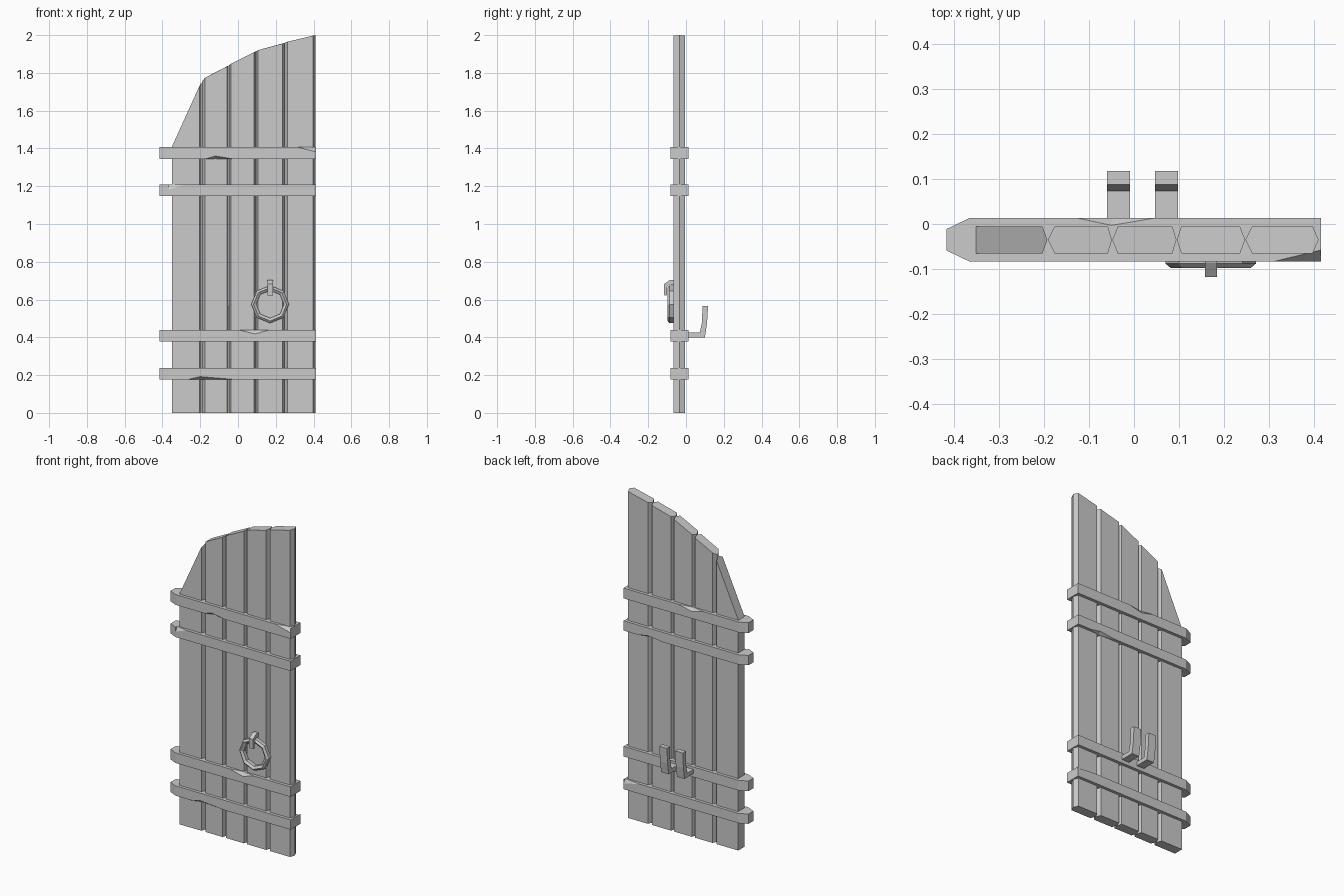
import bpy, bmesh
from math import cos, sin, pi

cube = bpy.data.objects.get("Cube")
if cube:
    bpy.data.objects.remove(cube, do_unlink=True)

GREY = (0.6, 0.6, 0.6, 1)
grey = bpy.data.materials.new("plain grey")
grey.use_nodes = True
grey.diffuse_color = GREY
grey.node_tree.nodes["Principled BSDF"].inputs["Base Color"].default_value = GREY


def loft(name, rings, closed=False):
    """Skin a row of equal-sized rings; cap the ends unless the row is closed."""
    bm = bmesh.new()
    rows = [[bm.verts.new(p) for p in ring] for ring in rings]
    n = len(rows[0])
    pairs = list(zip(rows, rows[1:]))
    if closed:
        pairs.append((rows[-1], rows[0]))
    else:
        bm.faces.new(rows[0])
        bm.faces.new(rows[-1])
    for a, b in pairs:
        for i in range(n):
            j = (i + 1) % n
            bm.faces.new((a[i], a[j], b[j], b[i]))
    bmesh.ops.remove_doubles(bm, verts=bm.verts, dist=0.0002)
    bmesh.ops.recalc_face_normals(bm, faces=bm.faces)
    mesh = bpy.data.meshes.new(name)
    bm.to_mesh(mesh)
    bm.free()
    mesh.materials.append(grey)
    obj = bpy.data.objects.new(name, mesh)
    bpy.context.collection.objects.link(obj)
    return obj


# Planks: bevelled boards under a curved top line
TOP = [(-.35, 1.41), (-.2, 1.74), (-.175, 1.775), (-.055, 1.835), (-.035, 1.85),
       (.087, 1.91), (.105, 1.92), (.237, 1.955), (.262, 1.965), (.41, 2.0)]


def top_height(x):
    for (x0, z0), (x1, z1) in zip(TOP, TOP[1:]):
        if x <= x1:
            return z0 + (z1 - z0) * (x - x0) / (x1 - x0)
    return TOP[-1][1]


FRONT, BACK = -0.065, -0.005
MID = (FRONT + BACK) / 2
# outer left, face left, face right, outer right
boards = [(-.35, -.35, -.203, -.192), (-.191, -.176, -.058, -.049), (-.048, -.036, .085, .094),
          (.095, .105, .235, .246), (.247, .262, .396, .409)]
for k, (a, b, c, d) in enumerate(boards):
    outline = [(a, MID), (b, FRONT), (c, FRONT), (d, MID), (c, BACK), (b, BACK)]
    loft(f"plank_{k + 1}", [[(x, y, 0) for x, y in outline],
                            [(x, y, top_height(x)) for x, y in outline]])

# Cross bars: tapered at one end, with chipped edges
BAR_Y, BAR_HALF = -0.035, 0.048
CORNERS = [(-1, -1), (1, -1), (1, 1), (-1, 1)]


def cross_bar(name, low, high, chips):
    """chips: (corner, start x, deepest x, end x, depth in y, depth in z)"""
    ends = {-.415, -.365, .413}
    for chip in chips:
        ends.update(chip[1:4])
    rings = []
    for x in sorted(ends):
        half = BAR_HALF
        if x < -.365:
            half -= .024 * (-.365 - x) / .05
        ring = []
        for i, (sy, sz) in enumerate(CORNERS):
            dy = dz = 0
            for corner, x0, xm, x1, cy, cz in chips:
                if corner == (sy, sz) and x0 <= x <= x1:
                    t = (x - x0) / (xm - x0) if x <= xm else (x1 - x) / (x1 - xm)
                    dy, dz = cy * t, cz * t
            z = high if sz > 0 else low
            on_side = (x, BAR_Y + sy * half, z - sz * dz)
            on_level = (x, BAR_Y + sy * (half - dy), z)
            ring += [on_side, on_level] if i % 2 == 0 else [on_level, on_side]
        rings.append(ring)
    loft(name, rings)


FRONT_LOW, BACK_LOW, BACK_HIGH, FRONT_HIGH = CORNERS
cross_bar("top_bar", 1.345, 1.408, [
    (FRONT_LOW, -.17, -.12, -.03, .02, .015), (BACK_HIGH, -.125, -.05, .045, .016, .02),
    (FRONT_HIGH, .31, .413, .414, .025, .026)])
cross_bar("upper_bar", 1.148, 1.208, [
    (FRONT_HIGH, -.365, -.364, -.29, .015, .026), (BACK_LOW, .15, .25, .32, .02, .012)])
cross_bar("lower_bar", .378, .44, [(FRONT_HIGH, 0, .09, .17, .015, .022)])
cross_bar("bottom_bar", .178, .238, [
    (FRONT_LOW, -.26, -.2, -.03, .02, .014), (BACK_HIGH, .31, .413, .414, .015, .026)])


# Flat strips given by a side outline
def strip(name, x0, x1, outline):
    return loft(name, [[(x, y, z) for y, z in outline] for x in (x0, x1)])


HOOK = [(0, .4), (.1, .4), (.111, .47), (.117, .565), (.087, .565),
        (.085, .48), (.073, .425), (0, .425)]
strip("right_hook", -.06, -.009, HOOK)
strip("left_hook", .047, .098, HOOK)

CLASP = [(-.06, .675), (-.088, .68), (-.1, .668), (-.102, .622), (-.115, .622),
         (-.117, .682), (-.085, .704), (-.06, .704)]
strip("ring_clasp", .157, .184, CLASP)

# Eight-sided pull ring
section = [(.1, -.066), (.1, -.088), (.088, -.098), (.073, -.088), (.073, -.066)]
turns = [k * pi / 4 for k in range(8)]
loft("pull_ring", [[(.17 + r * cos(t), y, .575 + r * sin(t)) for r, y in section]
                   for t in turns], closed=True)
